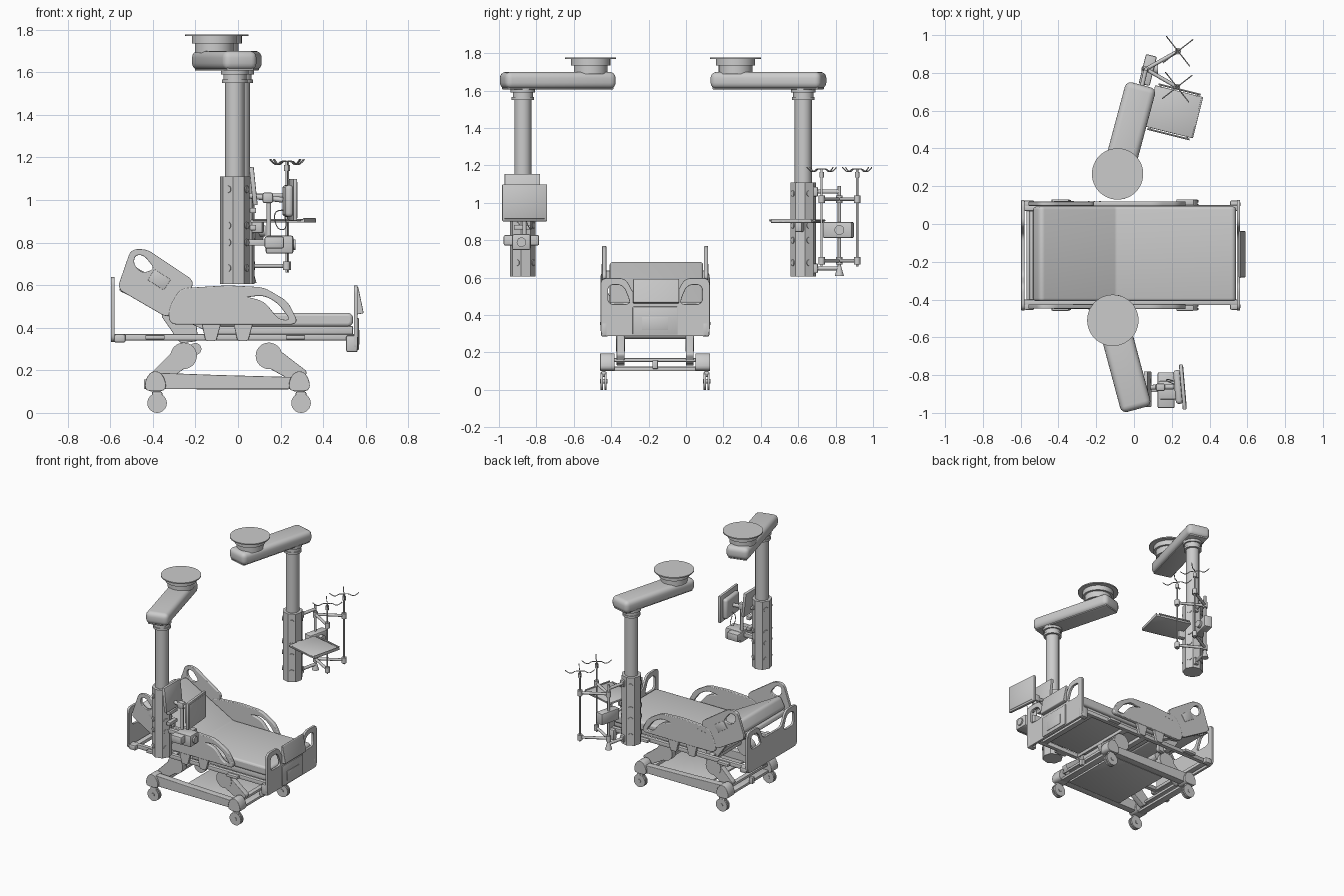
import bpy, bmesh, math
from math import sin, cos, pi, radians
from mathutils import Matrix, Vector as V

if "Cube" in bpy.data.objects:
    bpy.data.objects.remove(bpy.data.objects["Cube"])

YC = -0.165          # bed centre line
A15 = radians(15)


def mesh_object(name, bm, mat=Matrix()):
    me = bpy.data.meshes.new(name)
    bm.transform(mat)
    bm.to_mesh(me)
    bm.free()
    ob = bpy.data.objects.new(name, me)
    bpy.context.collection.objects.link(ob)
    return ob


def box(name, loc, size, bevel=0.004, rz=0, ry=0, seg=2):
    bm = bmesh.new()
    bmesh.ops.create_cube(bm, size=1, matrix=Matrix.Diagonal((*size, 1)))
    if bevel:
        bmesh.ops.bevel(bm, geom=bm.edges[:], offset=bevel, segments=seg, profile=0.5, affect='EDGES')
    return mesh_object(name, bm, Matrix.Translation(loc) @ Matrix.Rotation(rz, 4, 'Z') @ Matrix.Rotation(ry, 4, 'Y'))


def cyl(name, p, q, r, n=24, r2=None, spin=0):
    p, q = V(p), V(q)
    bm = bmesh.new()
    bmesh.ops.create_cone(bm, cap_ends=True, segments=n, radius1=r, radius2=r if r2 is None else r2, depth=(q - p).length)
    rot = (q - p).to_track_quat('Z', 'Y').to_matrix().to_4x4()
    return mesh_object(name, bm, Matrix.Translation((p + q) / 2) @ rot @ Matrix.Rotation(spin, 4, 'Z'))


def to_mesh(ob):
    bpy.ops.object.select_all(action='DESELECT')
    ob.select_set(True)
    bpy.context.view_layer.objects.active = ob
    bpy.ops.object.convert(target='MESH')


def tube(name, pts, r):
    cu = bpy.data.curves.new(name, 'CURVE')
    cu.dimensions, cu.bevel_depth, cu.bevel_resolution = '3D', r, 2
    sp = cu.splines.new('NURBS')
    sp.points.add(len(pts) - 1)
    for s, p in zip(sp.points, pts):
        s.co = (*p, 1)
    sp.use_endpoint_u, sp.order_u, sp.resolution_u = True, 3, 6
    ob = bpy.data.objects.new(name, cu)
    bpy.context.collection.objects.link(ob)
    to_mesh(ob)


def rounded(pts, r):
    out = []
    for i, c in enumerate(pts):
        c, a, b = V(c), V(pts[i - 1]), V(pts[(i + 1) % len(pts)])
        p = c + (a - c).normalized() * min(r, (a - c).length * 0.48)
        q = c + (b - c).normalized() * min(r, (b - c).length * 0.48)
        out += [p * (1 - t) ** 2 + c * 2 * t * (1 - t) + q * t * t for t in (0, .2, .4, .6, .8, 1)]
    return out


def plate(name, loops, axis, pos, th, r=0.02, bevel=0.003):
    """Flat panel with rounded outline; loops after the first are holes."""
    cu = bpy.data.curves.new(name, 'CURVE')
    cu.dimensions, cu.fill_mode = '2D', 'BOTH'
    cu.extrude, cu.bevel_depth, cu.bevel_resolution = th / 2 - bevel, bevel, 2
    for lp in loops:
        pts = rounded(lp, r)
        sp = cu.splines.new('POLY')
        sp.points.add(len(pts) - 1)
        for s, p in zip(sp.points, pts):
            s.co = (p[0], p[1], 0, 1)
        sp.use_cyclic_u = True
    ob = bpy.data.objects.new(name, cu)
    bpy.context.collection.objects.link(ob)
    to_mesh(ob)
    if axis == 'y':
        m = Matrix(((1, 0, 0, 0), (0, 0, -1, pos), (0, 1, 0, 0), (0, 0, 0, 1)))
    else:
        m = Matrix(((0, 0, 1, pos), (1, 0, 0, 0), (0, 1, 0, 0), (0, 0, 0, 1)))
    ob.data.transform(m)


# ---- bed: mattress and decks
plate("mattress", [[(.525, .42), (.525, .455), (-.1, .455), (-.49, .672), (-.522, .612), (-.13, .42)]], 'y', YC + .007, .5, .012, .015)
plate("backrest_deck", [[(-.1, .40), (-.545, .60), (-.555, .575), (-.12, .375)]], 'y', YC, .47, .008)
box("seat_deck", (.22, YC, .388), (.64, .47, .04))
# ---- upper frame
for s, tag in ((-1, "front"), (1, "back")):
    y = YC + s * .25
    box(f"frame_rail_{tag}", (-.01, y, .355), (1.14, .03, .03))
    for x, n in ((-.555, "head"), (.535, "foot")):
        box(f"bumper_{n}_{tag}", (x, y + s * .02, .35 if n == "head" else .325), (.055, .04, .04 if n == "head" else .08), .01)
    for x in (-.39, .27):
        box(f"frame_hook_{tag}", (x, y + s * .03, .355), (.09, .03, .02))
for x in (-.55, -.25, -.02, .14, .45):
    box("frame_crossbar", (x, YC, .353), (.04, .5, .025))
# ---- head and foot boards with handle loops


def board(name, x, zb, zt, dip):
    h = .289
    out = [(YC - h, zb), (YC + h, zb), (YC + h, zt), (YC + .16, zt), (YC + .11, dip), (YC - .11, dip), (YC - .16, zt), (YC - h, zt)]
    holes = [[(YC + s * .255, zt - .14), (YC + s * .255, zt - .03), (YC + s * .17, zt - .03), (YC + s * .135, zt - .11), (YC + s * .135, zt - .14)] for s in (1, -1)]
    plate(name, [out] + holes, 'x', x, .018, .035)


board("headboard", -.588, .335, .635, .53)
board("footboard", .553, .29, .595, .50)
plate("foot_console", [[(.557, .465), (.587, .47), (.562, .59), (.557, .59)]], 'y', YC + .005, .245, .004)
box("foot_panel", (.562, YC, .37), (.012, .24, .15))
box("foot_panel_label", (.567, YC, .355), (.008, .14, .07), .002)
# ---- side rails
for s, tag in ((-1, "front"), (1, "back")):
    y = YC + s * .272
    plate(f"side_rail_{tag}",
          [[(-.32, .42), (-.32, .49), (-.27, .58), (-.05, .594), (.12, .585), (.23, .52), (.28, .42)],
           [(.02, .545), (.12, .558), (.19, .52), (.255, .432), (.19, .432), (.12, .52)]], 'y', y, .026, .035, .005)
    plate(f"head_rail_{tag}",
          [[(-.562, .585), (-.5, .765), (-.43, .765), (-.215, .622), (-.22, .585), (-.33, .45)],
           [(-.487, .745), (-.44, .745), (-.385, .675), (-.45, .65), (-.495, .695)]], 'y', y, .022, .03, .004)
    box(f"rail_control_panel_{tag}", (-.37, y + s * .011, .625), (.09, .006, .06), .002, ry=radians(33))
    for i in range(3):
        cyl("rail_button", (-.24 + i * .03, y, .545 + i * .005), (-.24 + i * .03, y + s * .016, .545 + i * .005), .005, 10)
    for x in (-.125, .025):
        plate(f"rail_bracket_{tag}", [[(x - .045, .43), (x - .025, .34), (x + .02, .34), (x + .045, .43)]], 'y', y, .02, .01)
# ---- lift arms
    y = YC + s * .185
    for x, dx, tag2 in ((-.255, -.125, "head"), (.145, .145, "foot")):
        cyl(f"lift_pivot_{tag2}_{tag}", (x, y - .024, .268), (x, y + .024, .268), .062, 32)
        d = V((dx, -.10)).normalized() * .048
        n = V((-d.y, d.x))
        a, b = V((x, .268)), V((x + dx, .168))
        plate(f"lift_arm_{tag2}_{tag}", [[a + n, b + n * .8 + d * .3, b - n * .6 + d * .3, a - n]], 'y', y, .042, .015)
    plate(f"backrest_support_{tag}", [[(-.36, .46), (-.2, .43), (-.19, .34), (-.27, .33)]], 'y', y, .03, .015)
# ---- base beams, corner housings and casters
    y = YC + s * .255
    plate(f"base_beam_{tag}", [[(-.37, .115), (-.37, .185), (-.1, .175), (.27, .165), (.27, .115)]], 'y', y, .05, .01)
    for x, e in ((-.388, "head"), (.288, "foot")):
        plate(f"corner_housing_{e}_{tag}", [[(x - .046, .105), (x - .046, .15), (x - .02, .192), (x + .02, .192), (x + .046, .15), (x + .046, .105)]], 'y', y, .078, .03)
        yw = YC + s * .275
        xw = x + .008
        for o in (-.01, .01):
            cyl(f"caster_{e}_{tag}", (xw, yw + o - .006, .046), (xw, yw + o + .006, .046), .046, 28)
        cyl(f"caster_hub_{e}_{tag}", (xw, yw - .02, .046), (xw, yw + .02, .046), .012, 16)
        box(f"caster_fork_{e}_{tag}", (xw, yw, .085), (.05, .03, .03), .008)
for x in (-.388, .288):
    box("base_crossbar_upper", (x, YC, .16), (.035, .46, .02))
    box("base_crossbar_lower", (x, YC, .11), (.05, .46, .02))
    box("brake_pedal", (x * 1.1, YC, .135), (.03, .03, .045))
box("base_cover", (.02, YC, .118), (.44, .46, .014))
cyl("lift_motor", (-.2, YC - .18, .3), (-.2, YC + .18, .3), .028)
cyl("lift_shaft", (.145, YC - .18, .3), (.145, YC + .18, .3), .028)


# ---- ceiling booms
def boom(tag, cx, cy, s):
    def at(t, z): return (cx + t * sin(A15), cy + s * t * cos(A15), z)
    cyl(f"ceiling_plate_{tag}", at(0, 1.77), at(0, 1.778), .136, 48)
    cyl(f"ceiling_flange_{tag}", at(0, 1.735), at(0, 1.77), .105, 40)
    cyl(f"ceiling_neck_{tag}", at(0, 1.69), at(0, 1.736), .09, 40)
    box(f"boom_arm_{tag}", at(.182, 1.655), (.165, .612, .09), .032, rz=-s * A15, seg=4)
    box(f"boom_arm_seam_{tag}", at(.182, 1.622), (.13, .585, .03), .004, rz=-s * A15)
    c = .375
    for z0, z1, r in ((1.59, 1.62, .065), (1.565, 1.592, .054), (1.55, 1.566, .06)):
        cyl(f"boom_collar_{tag}", at(c, z0), at(c, z1), r, 32)
    cyl(f"column_{tag}", at(c, 1.1), at(c, 1.56), .046, 12)
    cyl(f"service_head_{tag}", at(c, .605), at(c, 1.11), .069, 8, spin=pi / 8 - s * A15)
    m = V(at(c, 0))
    for k in (-3, -1, 1, 3):
        a = k * pi / 4 - s * A15
        d = V((cos(a), sin(a), 0))
        for z in (1.05, .88, .8, .68):
            p = m + V((0, 0, z))
            cyl(f"service_port_{tag}", p + d * .06, p + d * .069, .017, 16)
    return m


f = boom("front", -.112, -.51, -1)
b = boom("back", -.087, .265, 1)

# ---- front boom: wall panel, monitor, lower device
box("side_screen", (.072, -.875, 1.065), (.022, .19, .18), .004, ry=radians(-6))
cyl("monitor_arm", (.05, -.865, 1.02), (.21, -.862, 1.0), .013)
box("monitor_arm_joint", (.14, -.864, 1.01), (.05, .04, .05), .01)
cyl("monitor_drop_post", (.145, -.864, 1.0), (.145, -.864, .8), .011)
box("monitor_screen", (.258, -.863, 1.0), (.02, .24, .198), .005, rz=radians(5))
box("monitor_display", (.268, -.863, 1.0), (.004, .215, .17), .001, rz=radians(5))
box("monitor_back", (.234, -.863, .995), (.04, .18, .15), .018, rz=radians(5), seg=3)
box("device_body", (.195, -.88, .79), (.13, .10, .085), .01)
box("device_handle", (.17, -.88, .80), (.09, .19, .055), .008)
box("device_bracket", (.09, -.875, .80), (.1, .03, .03))
cyl("device_dial", (.255, -.88, .79), (.27, -.88, .79), .025)
tube("monitor_cable", [(.22, -.85, .95), (.165, -.83, .96), (.18, -.82, .86), (.235, -.84, .86), (.22, -.86, .92)], .0025)
for z in (.95, .87):
    box("head_rail_block", (.07, -.875, z), (.03, .09, .025))

# ---- back boom: shelf with edge rails
R = radians(-14)
sc = V((.212, .594, .9))
ux, uy = V((cos(R), sin(R), 0)), V((-sin(R), cos(R), 0))
box("shelf", sc, (.262, .225, .014), .003, rz=R)
for s in (-1, 1):
    e = sc + uy * s * .122 + V((0, 0, .006))
    cyl("shelf_side_rail", e - ux * .115, e + ux * .115, .005, 10)
    for k in (-.1, .1):
        cyl("shelf_rail_stud", e + ux * k, e + ux * k - uy * s * .014, .004, 8)
box("shelf_lip", sc + ux * .127 + V((0, 0, .006)), (.008, .22, .018), .002, rz=R)
box("shelf_bracket", (.075, .61, .875), (.09, .04, .06), .008, rz=R)

# ---- back boom: pole carrier and infusion poles
hub = V((.063, .82, 0))
for z in (1.06, .65):
    cyl("carrier_bar", (b.x + .02, b.y + .05, z), (hub.x, hub.y, z), .011, 12)
    box("carrier_mount", (.035, .69, z), (.03, .03, .05))
cyl("carrier_post", hub + V((0, 0, .64)), hub + V((0, 0, 1.09)), .009, 12)
cyl("carrier_foot", hub + V((0, 0, .61)), hub + V((0, 0, .66)), .024, 20, .01)
box("pump_body", hub + V((.01, -.005, .855)), (.06, .16, .085), .008, rz=R)
cyl("pump_dial", hub + V((.03, 0, .855)), hub + V((.065, 0, .855)), .026)
for p, tag in ((V((.233, .915, 0)), "outer"), (V((.228, .725, 0)), "inner")):
    for z in (1.02, .69):
        q = hub.lerp(p, .5)
        cyl(f"pole_link_{tag}", hub + V((0, 0, z)), p + V((0, 0, z)), .010, 12)
        for e in (hub, p):
            cyl(f"pole_joint_{tag}", e + V((0, 0, z - .02)), e + V((0, 0, z + .02)), .017, 16)
    cyl(f"pole_{tag}", p + V((0, 0, .66)), p + V((0, 0, 1.18)), .006, 12)
    cyl(f"pole_knob_{tag}", p + V((0, 0, 1.135)), p + V((0, 0, 1.165)), .012, 12)
    for k in range(4):
        a = radians(-52) + k * pi / 2
        tube(f"pole_hook_{tag}", [p + V((cos(a) * r, sin(a) * r, z)) for r, z in ((0, 1.18), (.03, 1.185), (.055, 1.165), (.08, 1.17), (.1, 1.19))], .003)

# ---- smooth shading with crisp edges
bpy.ops.object.select_all(action='SELECT')
bpy.context.view_layer.objects.active = bpy.context.selected_objects[0]
bpy.ops.object.shade_smooth_by_angle(angle=radians(35))
